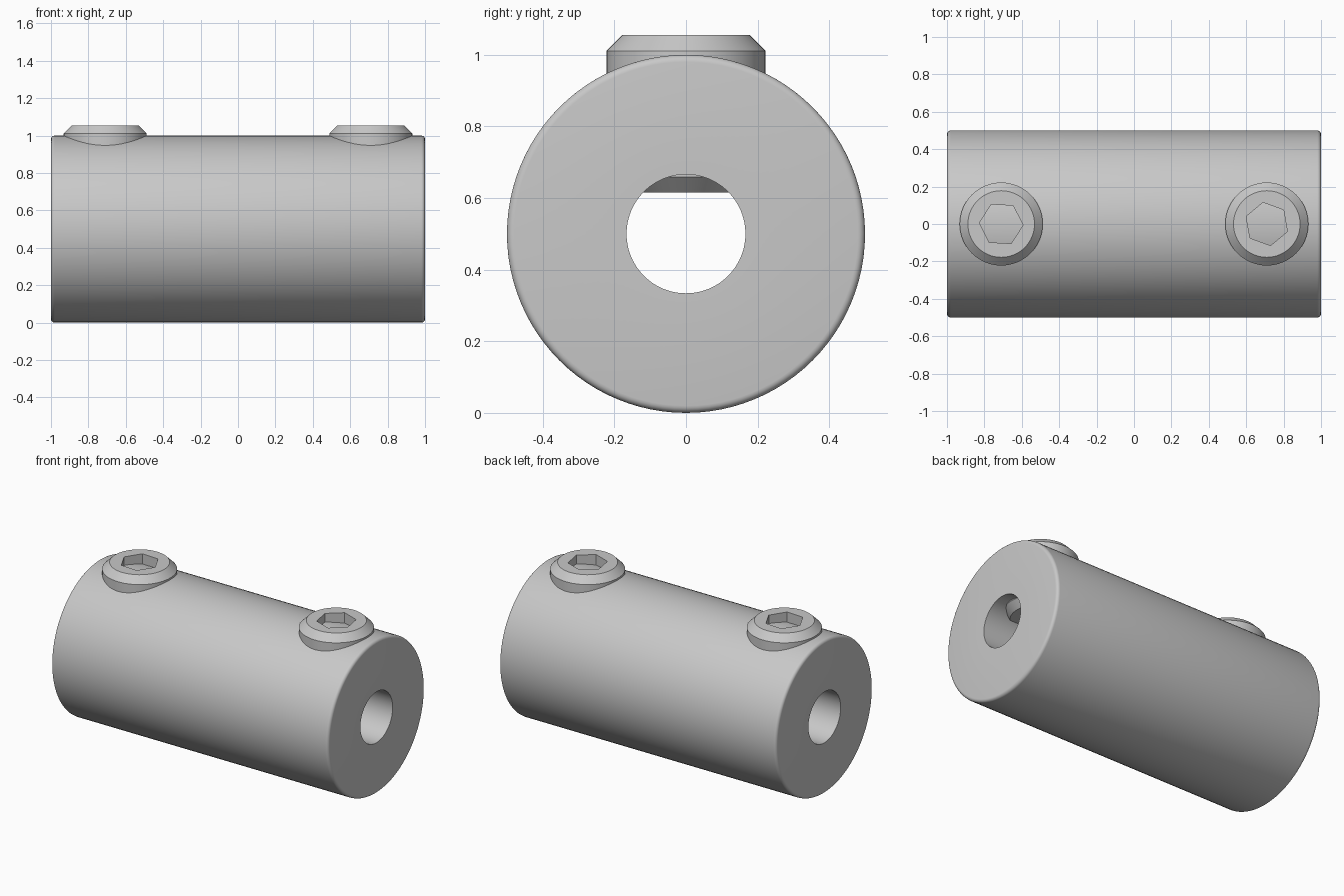
import bpy
import bmesh
from math import cos, sin, pi, radians, tau
from mathutils import Matrix

cube = bpy.data.objects.get("Cube")
if cube:
    bpy.data.objects.remove(cube, do_unlink=True)

steel = bpy.data.materials.new("grey steel")
steel.use_nodes = True
steel.diffuse_color = (0.58, 0.58, 0.58, 1)
bsdf = next(n for n in steel.node_tree.nodes if n.type == "BSDF_PRINCIPLED")
bsdf.inputs["Base Color"].default_value = steel.diffuse_color


def ring(bm, radius, z, sides, turn=0.0):
    return [bm.verts.new((radius * cos(tau * i / sides + turn),
                          radius * sin(tau * i / sides + turn), z))
            for i in range(sides)]


def bridge(bm, a, b):
    n = len(a)
    for i in range(n):
        j = (i + 1) % n
        bm.faces.new((a[i], a[j], b[j], b[i]))


def lathe(name, profile, sides, closed=False, turn=0.0):
    """Revolve (radius, z) points about z; cap the ends unless closed."""
    bm = bmesh.new()
    rings = [ring(bm, r, z, sides, turn) for r, z in profile]
    for a, b in zip(rings, rings[1:]):
        bridge(bm, a, b)
    if closed:
        bridge(bm, rings[-1], rings[0])
    else:
        bm.faces.new(rings[0])
        bm.faces.new(rings[-1])
    bmesh.ops.recalc_face_normals(bm, faces=bm.faces)
    mesh = bpy.data.meshes.new(name)
    bm.to_mesh(mesh)
    bm.free()
    mesh.materials.append(steel)
    obj = bpy.data.objects.new(name, mesh)
    bpy.context.collection.objects.link(obj)
    return obj


def smooth(obj):
    bpy.ops.object.select_all(action="DESELECT")
    obj.select_set(True)
    bpy.context.view_layer.objects.active = obj
    bpy.ops.object.shade_smooth_by_angle(angle=radians(28))


# Bored sleeve with rounded outer rims, lying along x
RADIUS, BORE, FILLET = 0.5, 0.166, 0.02
arc = [(RADIUS - FILLET + FILLET * sin(a), 1 - FILLET + FILLET * cos(a))
       for a in (pi / 2 * k / 5 for k in range(6))]
profile = [(BORE, 1)] + arc
profile += [(r, -z) for r, z in reversed(profile)]
sleeve = lathe("sleeve", profile, 96, closed=True)
sleeve.data.transform(Matrix.Translation((0, 0, RADIUS)) @ Matrix.Rotation(pi / 2, 4, "Y"))
smooth(sleeve)

# Chamfered set screws with hexagonal sockets, their tips reaching into the bore
TOP, TIP, SHANK, CHAMFER = 1.055, 0.615, 0.222, 0.044
for side, x, turn in (("right", -0.71, -3), ("left", 0.71, 40)):
    screw = lathe(side + "_set_screw", [
        (SHANK - CHAMFER, TIP), (SHANK, TIP + CHAMFER),
        (SHANK, TOP - CHAMFER), (SHANK - CHAMFER, TOP)], 64)
    socket = lathe("socket_cutter", [(0.117, TOP - 0.2), (0.117, TOP + 0.1)],
                   6, turn=radians(turn))
    socket.hide_render = True
    cut = screw.modifiers.new("socket", "BOOLEAN")
    cut.operation = "DIFFERENCE"
    cut.solver = "EXACT"
    cut.object = socket
    bpy.context.view_layer.objects.active = screw
    bpy.ops.object.modifier_apply(modifier=cut.name)
    bpy.data.objects.remove(socket, do_unlink=True)
    screw.location.x = x
    smooth(screw)
